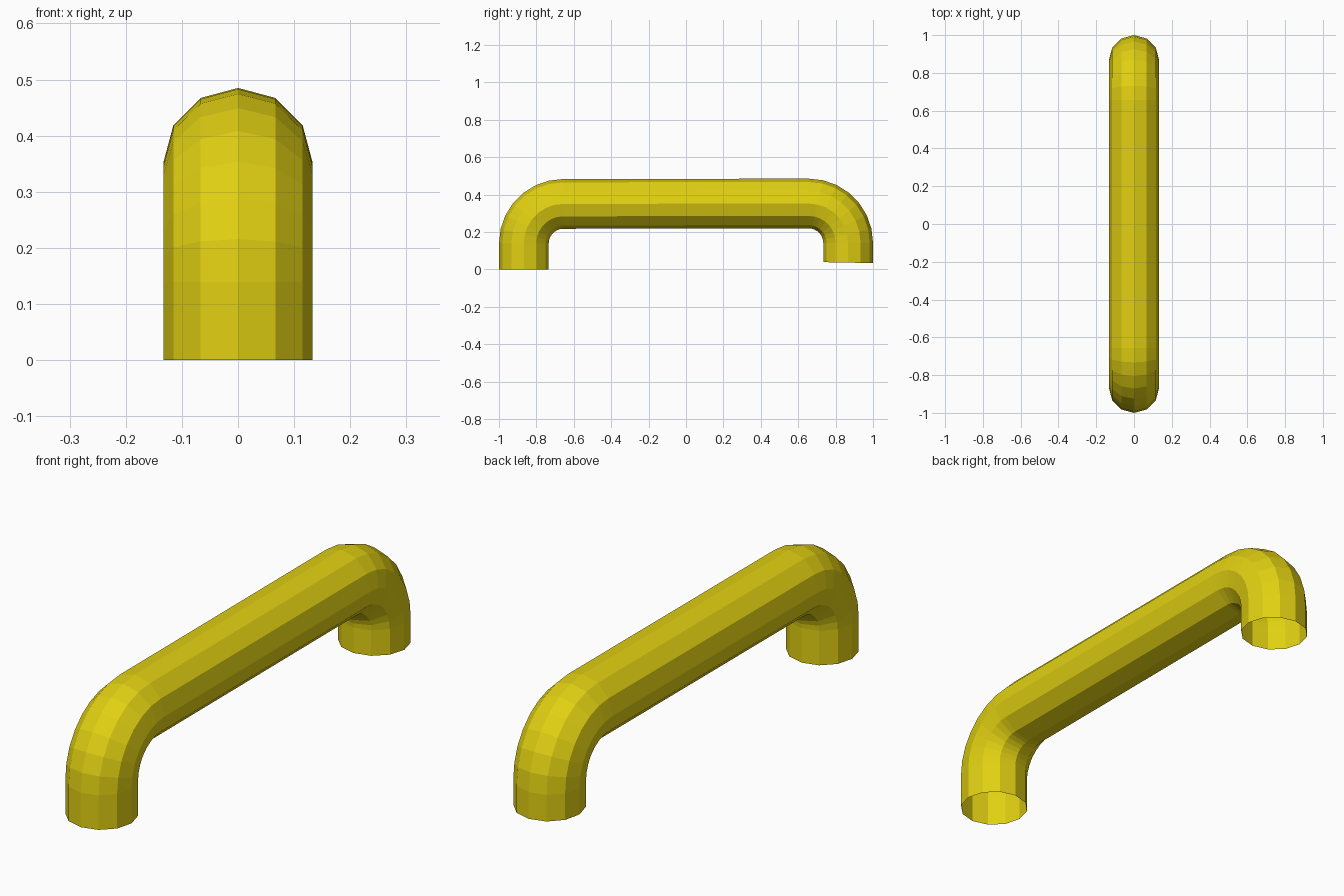
import bpy, bmesh
from math import sin, cos, pi
from mathutils import Vector

cube = bpy.data.objects.get("Cube")
if cube:
    bpy.data.objects.remove(cube, do_unlink=True)

SIDES, STEPS = 12, 7
TUBE, BEND = 0.133, 0.211
LEG_Y = 0.867

yellow = bpy.data.materials.new("yellow")
yellow.use_nodes = True
color = (0.75, 0.63, 0.006, 1)
yellow.diffuse_color = color
yellow.node_tree.nodes["Principled BSDF"].inputs["Base Color"].default_value = color


def bend(side, top):
    """Centre points and outward directions of one bend, from leg to bar."""
    path = []
    for i in range(STEPS + 1):
        a = i / STEPS * pi / 2
        out = Vector((0, side * cos(a), sin(a)))
        path.append((Vector((0, side * (LEG_Y - BEND), top - BEND)) + out * BEND, out))
    return path


# Path: front leg, front bend, straight bar, back bend, shorter back leg
front = [(Vector((0, -LEG_Y, 0)), Vector((0, -1, 0)))]
back = [(Vector((0, LEG_Y, 0.036)), Vector((0, 1, -0.019)).normalized())]
path = front + bend(-1, 0.35) + (back + bend(1, 0.352))[::-1]

# Sweep an open twelve-sided tube along the path
bm = bmesh.new()
rings = []
for centre, out in path:
    ring = []
    for k in range(SIDES):
        a = 2 * pi * k / SIDES
        ring.append(bm.verts.new(centre + TUBE * (out * cos(a) + Vector((sin(a), 0, 0)))))
    rings.append(ring)
for r, s in zip(rings, rings[1:]):
    for k in range(SIDES):
        n = (k + 1) % SIDES
        bm.faces.new((r[k], r[n], s[n], s[k]))
bmesh.ops.recalc_face_normals(bm, faces=bm.faces)

# Make sure the faces point away from the tube's core
bm.normal_update()
top_face = max(bm.faces, key=lambda f: f.calc_center_median().z)
if top_face.normal.z < 0:
    bmesh.ops.reverse_faces(bm, faces=bm.faces)

mesh = bpy.data.meshes.new("handle_tube")
bm.to_mesh(mesh)
bm.free()
mesh.materials.append(yellow)
handle = bpy.data.objects.new("handle_tube", mesh)
bpy.context.collection.objects.link(handle)
